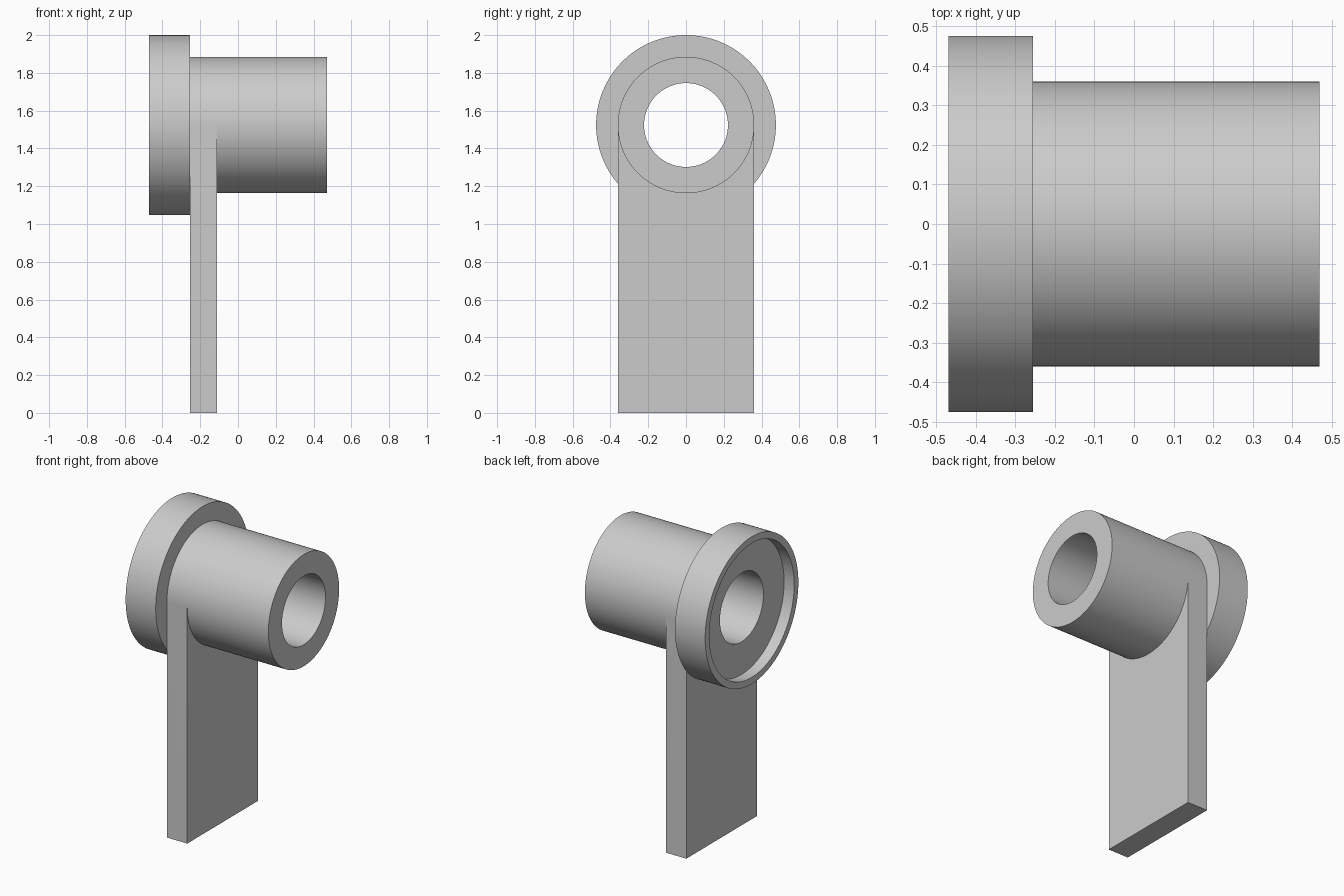
import bpy, bmesh
from math import sin, cos, pi

if "Cube" in bpy.data.objects:
    bpy.data.objects.remove(bpy.data.objects["Cube"])

AXIS_Z = 1.524      # height of the bore axis
R_TUBE = 0.361
SEG = 128


def finish(name, bm):
    bmesh.ops.recalc_face_normals(bm, faces=bm.faces)
    mesh = bpy.data.meshes.new(name)
    bm.to_mesh(mesh)
    bm.free()
    obj = bpy.data.objects.new(name, mesh)
    bpy.context.collection.objects.link(obj)
    return obj


def lathe_x(name, profile):
    """Revolve a closed (x, radius) profile about the bore axis."""
    bm = bmesh.new()
    rings = []
    for i in range(SEG):
        a = 2 * pi * i / SEG
        rings.append([bm.verts.new((x, r * cos(a), AXIS_Z + r * sin(a))) for x, r in profile])
    n = len(profile)
    for i in range(SEG):
        a, b = rings[i], rings[(i + 1) % SEG]
        for j in range(n):
            k = (j + 1) % n
            bm.faces.new((a[j], a[k], b[k], b[j]))
    return finish(name, bm)


# Tube with a recessed flange and a through bore
body = lathe_x("flanged_bearing_with_plate", [
    (-0.47, 0.476), (-0.255, 0.476), (-0.255, R_TUBE), (0.47, R_TUBE),
    (0.47, 0.222), (-0.398, 0.222), (-0.398, 0.433), (-0.47, 0.433)])

# Flat support plate, its top arched to end inside the tube wall
r_in = 0.29
outline = [(-R_TUBE, 0), (R_TUBE, 0), (R_TUBE, AXIS_Z)]
outline += [(r_in * cos(pi * i / 32), AXIS_Z - r_in * sin(pi * i / 32)) for i in range(33)]
outline += [(-R_TUBE, AXIS_Z)]
bm = bmesh.new()
face = bm.faces.new([bm.verts.new((-0.255, y, z)) for y, z in outline])
ext = bmesh.ops.extrude_face_region(bm, geom=[face])
bmesh.ops.translate(bm, vec=(0.145, 0, 0),
                    verts=[v for v in ext["geom"] if isinstance(v, bmesh.types.BMVert)])
plate = finish("support_plate", bm)

# Fuse the plate into the bearing
mod = body.modifiers.new("fuse", 'BOOLEAN')
mod.operation = 'UNION'
mod.solver = 'EXACT'
mod.object = plate
bpy.context.view_layer.objects.active = body
body.select_set(True)
bpy.ops.object.modifier_apply(modifier=mod.name)
bpy.data.objects.remove(plate)
bpy.ops.object.shade_smooth_by_angle(angle=pi / 6)
